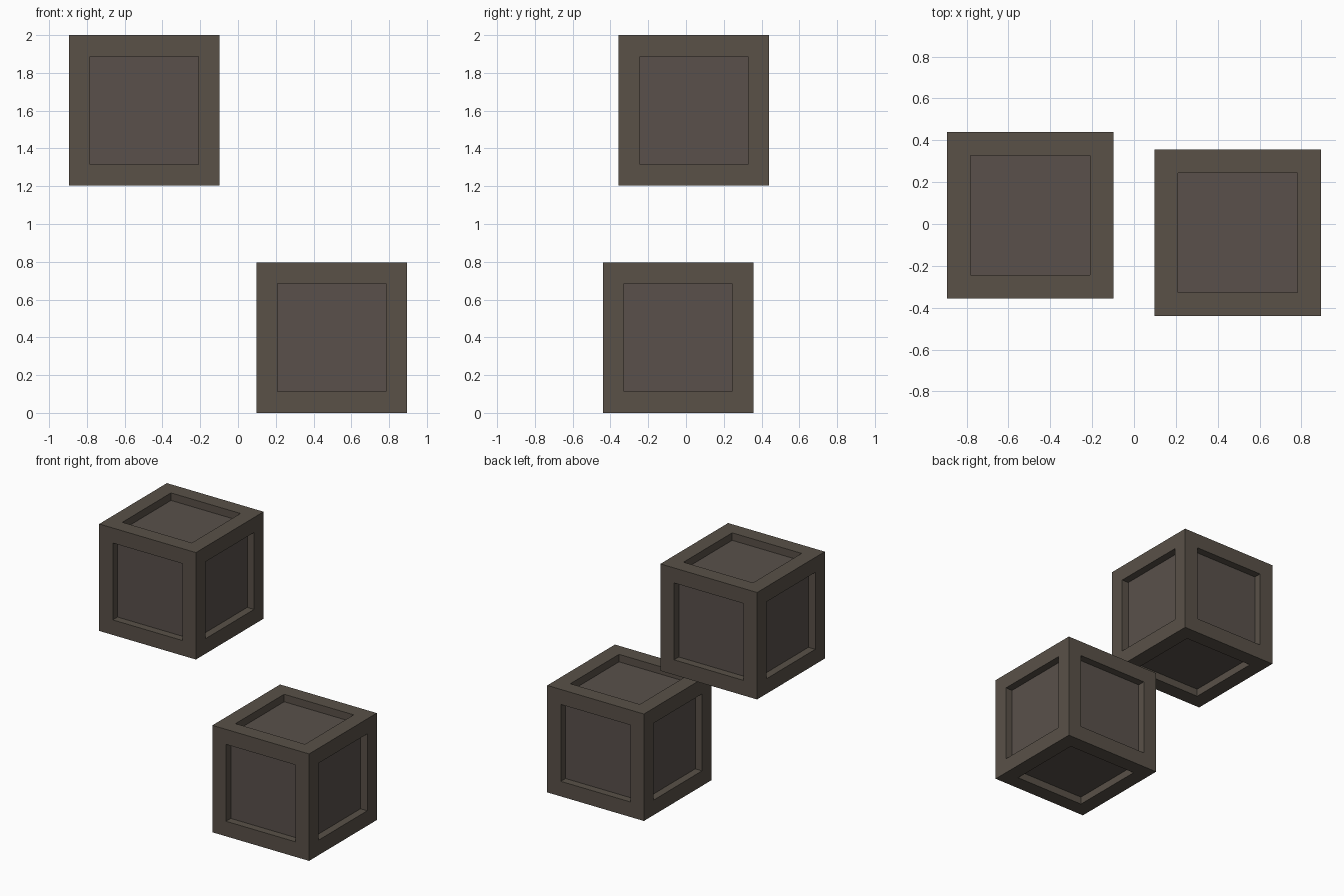
import bpy
import bmesh

if "Cube" in bpy.data.objects:
    bpy.data.objects.remove(bpy.data.objects["Cube"], do_unlink=True)

SIZE = 0.797
BORDER = 0.112
DEPTH = 0.056


def make_material(name, color):
    mat = bpy.data.materials.new(name)
    mat.use_nodes = True
    mat.diffuse_color = color
    mat.node_tree.nodes["Principled BSDF"].inputs["Base Color"].default_value = color
    return mat


frame_mat = make_material("dark brown frame", (0.100, 0.082, 0.064, 1))
panel_mat = make_material("dull brown panel", (0.100, 0.081, 0.070, 1))


def make_crate(name, location):
    # Cube with a framed, sunken panel on every side
    bm = bmesh.new()
    bmesh.ops.create_cube(bm, size=SIZE)
    panels = list(bm.faces)
    bmesh.ops.inset_individual(bm, faces=panels, thickness=BORDER, use_even_offset=True)
    for panel in panels:
        # Extrude inward so the recess keeps straight walls
        inward = panel.normal * -DEPTH
        floor = bmesh.ops.extrude_discrete_faces(bm, faces=[panel])["faces"][0]
        bmesh.ops.translate(bm, verts=floor.verts, vec=inward)
        floor.material_index = 1
    bm.normal_update()
    mesh = bpy.data.meshes.new(name)
    bm.to_mesh(mesh)
    bm.free()
    mesh.materials.append(frame_mat)
    mesh.materials.append(panel_mat)
    crate = bpy.data.objects.new(name, mesh)
    crate.location = location
    bpy.context.collection.objects.link(crate)


# Floating crate on the right, ground crate on the left
make_crate("upper_crate", (-0.496, 0.042, 2 - SIZE / 2))
make_crate("lower_crate", (0.496, -0.042, SIZE / 2))
